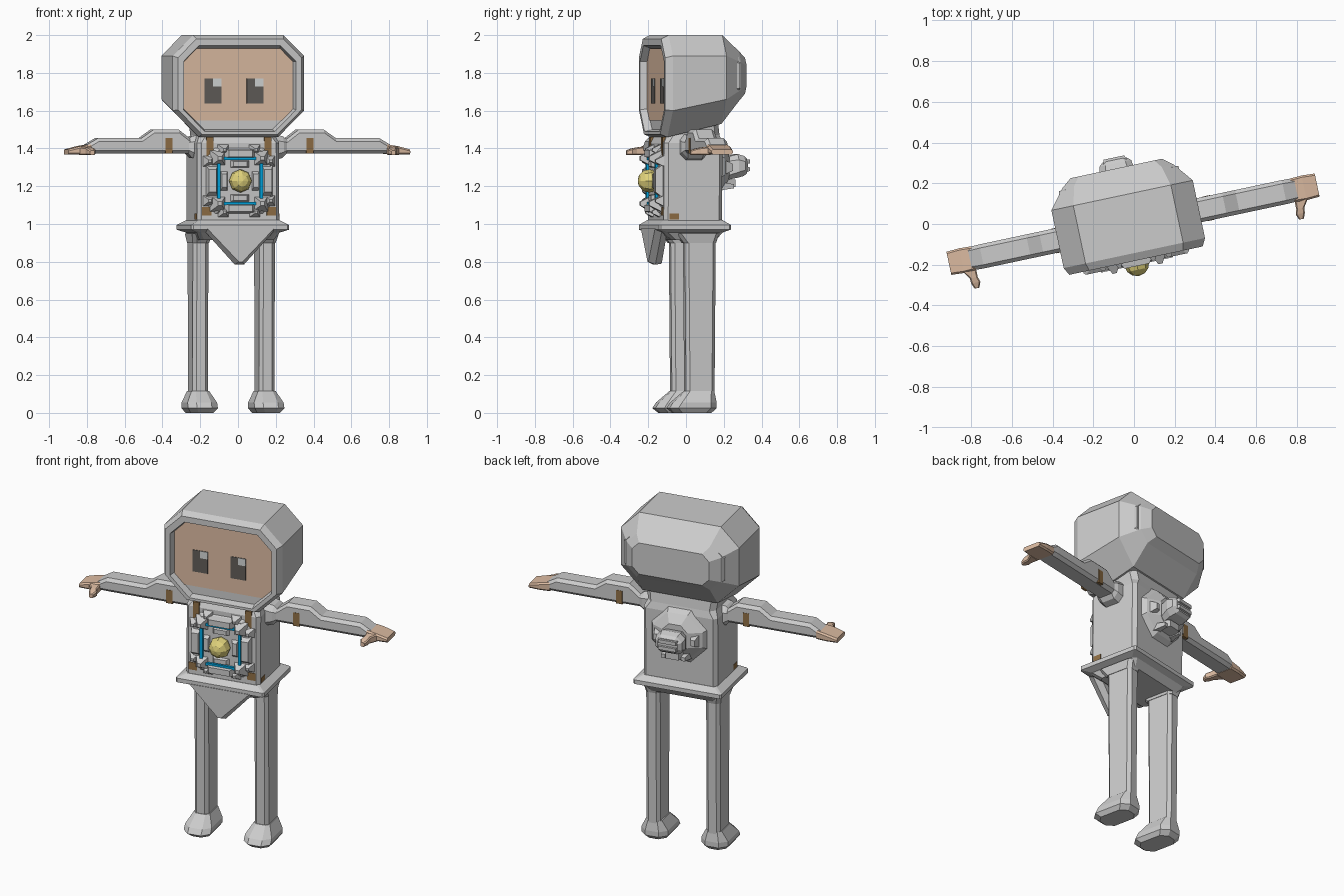
import bpy, bmesh, math
from mathutils import Matrix, Vector

CX = -0.028                       # body axis offset
TURN = Matrix.Rotation(math.radians(12), 4, 'Z')


def mat(name, r, g, b):
    m = bpy.data.materials.new(name)
    m.diffuse_color = (r, g, b, 1)
    return m


SKIN = mat("skin", 0.72, 0.50, 0.36)
DARK = mat("eye_dark", 0.12, 0.11, 0.10)
PALE = mat("eye_pale", 0.65, 0.68, 0.68)
BROWN = mat("strap_brown", 0.28, 0.16, 0.06)
BLUE = mat("glow_blue", 0.0, 0.38, 0.75)
GOLD = mat("gem_yellow", 0.75, 0.65, 0.2)


def finish(name, bm, material=None, cx=CX):
    bmesh.ops.recalc_face_normals(bm, faces=bm.faces)
    me = bpy.data.meshes.new(name)
    bm.to_mesh(me)
    bm.free()
    me.transform(TURN @ Matrix.Translation((cx, 0, 0)))
    ob = bpy.data.objects.new(name, me)
    bpy.context.collection.objects.link(ob)
    if material:
        me.materials.append(material)
    return ob


def octo(u0, u1, v0, v1, c, cb=None):
    """Chamfered rectangle, separate bottom chamfer possible."""
    b = c if cb is None else cb
    return [(u0 + b, v0), (u1 - b, v0), (u1, v0 + b), (u1, v1 - c),
            (u1 - c, v1), (u0 + c, v1), (u0, v1 - c), (u0, v0 + b)]


def loft(name, axis, rings, material=None, cx=CX):
    """Skin a list of (position, outline) rings along an axis."""
    put = {'x': lambda t, u, v: (t, u, v),
           'y': lambda t, u, v: (u, t, v),
           'z': lambda t, u, v: (u, v, t)}[axis]
    bm = bmesh.new()
    loops = [[bm.verts.new(put(t, *p)) for p in pts] for t, pts in rings]
    for a, b in zip(loops, loops[1:]):
        n = len(a)
        for i in range(n):
            bm.faces.new((a[i], a[(i + 1) % n], b[(i + 1) % n], b[i]))
    bm.faces.new(loops[0])
    bm.faces.new(loops[-1])
    return finish(name, bm, material, cx)


def stud(name, x, z, y0, y1, w, h, k=0.5, material=None):
    """Tapered block standing on the front or back."""
    def rect(f):
        return [(x - w * f, z - h * f), (x + w * f, z - h * f),
                (x + w * f, z + h * f), (x - w * f, z + h * f)]
    return loft(name, 'y', [(y0, rect(1)), (y1, rect(k))], material)


def box(name, x0, x1, y0, y1, z0, z1, material=None, cx=CX):
    r = [(x0, y0), (x1, y0), (x1, y1), (x0, y1)]
    return loft(name, 'z', [(z0, r), (z1, r)], material, cx)


# Hooded head with recessed face opening
loft("hood", 'y', [
    (0.285, octo(-0.23, 0.23, 1.69, 1.88, 0.04)),
    (0.245, octo(-0.28, 0.28, 1.65, 1.915, 0.06)),
    (0.15, octo(-0.355, 0.355, 1.53, 2.0, 0.11, 0.13)),
    (-0.14, octo(-0.355, 0.355, 1.46, 2.0, 0.11, 0.14)),
    (-0.178, octo(-0.335, 0.335, 1.475, 1.98, 0.10, 0.13)),
    (-0.178, octo(-0.305, 0.305, 1.49, 1.945, 0.085, 0.115)),
    (-0.138, octo(-0.295, 0.295, 1.50, 1.93, 0.07, 0.11))])
loft("face", 'y', [(y, [(-0.28, 1.548), (0.28, 1.548), (0.294, 1.61), (0.294, 1.86),
                        (0.225, 1.93), (-0.225, 1.93), (-0.294, 1.86), (-0.294, 1.61)])
                   for y in (-0.13, -0.142)], SKIN)
for ex in (-0.138, 0.09):
    box("eye", ex - 0.045, ex + 0.045, -0.145, -0.138, 1.638, 1.77, DARK)
    box("eye_glint", ex, ex + 0.045, -0.147, -0.138, 1.727, 1.77, PALE)
loft("head_corner", 'y', [(0.15, octo(-0.31, 0.31, 1.67, 1.90, 0.03)),
                          (0.235, octo(-0.30, 0.30, 1.69, 1.88, 0.03))])

# Torso, neck and belt
loft("torso", 'z', [
    (0.99, octo(-0.222, 0.222, -0.158, 0.158, 0.02)),
    (1.43, octo(-0.222, 0.222, -0.155, 0.16, 0.02)),
    (1.47, octo(-0.205, 0.205, -0.135, 0.15, 0.03)),
    (1.54, octo(-0.215, 0.215, -0.12, 0.14, 0.03))])
loft("belt_and_hips", 'z', [
    (1.02, octo(-0.22, 0.22, -0.16, 0.16, 0.01)),
    (0.995, octo(-0.265, 0.265, -0.195, 0.195, 0.01)),
    (0.97, octo(-0.265, 0.265, -0.195, 0.195, 0.01)),
    (0.955, octo(-0.225, 0.225, -0.16, 0.16, 0.02)),
    (0.915, octo(-0.20, 0.20, -0.11, 0.13, 0.02))])
loft("front_flap", 'y', [
    (-0.13, [(-0.17, 0.97), (-0.02, 0.79), (0.02, 0.79), (0.17, 0.97)]),
    (-0.165, [(-0.195, 0.97), (-0.025, 0.785), (0.025, 0.785), (0.195, 0.97)]),
    (-0.20, [(-0.18, 0.975), (-0.01, 0.80), (0.01, 0.80), (0.18, 0.975)])])

for s in (-1, 1):
    # Legs and boots
    lx = s * 0.18
    loft("leg", 'z', [(z, octo(lx - 0.042, lx + 0.042, 0.04 - d, 0.04 + d, 0.018))
                      for z, d in ((0.09, 0.077), (0.95, 0.084))])
    loft("boot", 'z', [
        (z, octo(lx - w, lx + w, y0, y1, c)) for z, w, y0, y1, c in (
            (0.0, 0.062, -0.10, 0.10, 0.035), (0.025, 0.08, -0.13, 0.125, 0.04),
            (0.055, 0.08, -0.11, 0.125, 0.04), (0.115, 0.048, -0.04, 0.115, 0.02))])
    loft("hip_joint", 'z', [
        (0.95, octo(lx - 0.055, lx + 0.055, -0.09, 0.14, 0.02)),
        (0.90, octo(lx - 0.045, lx + 0.045, -0.05, 0.125, 0.02))])

    # Arms with raised shoulder pads, wrists and hands
    def arm_ring(x, z0, z1, d, c=0.018):
        return (s * x, octo(-d, d, z0, z1, c))
    loft("arm", 'x', [arm_ring(*r) for r in (
        (0.20, 1.372, 1.445, 0.058), (0.26, 1.372, 1.45, 0.06), (0.325, 1.372, 1.50, 0.06),
        (0.46, 1.372, 1.50, 0.06), (0.525, 1.372, 1.455, 0.06),
        (0.76, 1.372, 1.455, 0.06), (0.82, 1.372, 1.42, 0.058))], cx=-0.005)
    loft("shoulder_cuff", 'x', [arm_ring(*r) for r in (
        (0.19, 1.335, 1.475, 0.075, 0.03), (0.245, 1.35, 1.465, 0.07, 0.03),
        (0.265, 1.372, 1.45, 0.06))], cx=-0.012)
    loft("hand", 'x', [arm_ring(x, z0, z1, d, 0.009) for x, z0, z1, d in (
        (0.80, 1.37, 1.422, 0.059), (0.86, 1.368, 1.412, 0.062),
        (0.925, 1.368, 1.395, 0.058))], SKIN, cx=-0.005)
    loft("thumb", 'y', [(y, octo(s * x - w, s * x + w, 1.365, z1, 0.006)) for y, x, w, z1 in (
        (-0.05, 0.835, 0.035, 1.41), (-0.095, 0.82, 0.02, 1.405),
        (-0.12, 0.815, 0.023, 1.40), (-0.148, 0.815, 0.012, 1.39))], SKIN, cx=-0.005)
    a, b = sorted((s * 0.362, s * 0.40))
    box("arm_band", a, b, -0.0615, 0.0615, 1.374, 1.455, BROWN, cx=-0.005)

    # Brown straps on the chest and waist
    a, b = sorted((s * 0.138, s * 0.175))
    box("chest_strap", a, b, -0.158, -0.12, 1.33, 1.46, BROWN)
    a, b = sorted((s * 0.15, s * 0.20))
    box("waist_patch", a, b, -0.161, -0.12, 1.045, 1.09, BROWN)
    a, b = sorted((s * 0.18, s * 0.2245))
    box("side_patch", a, b, -0.13, -0.08, 1.025, 1.055, BROWN)

# Chest device: plate, glowing frame, surrounding studs, gem
ZC = 1.228
loft("chest_plate", 'y', [
    (-0.15, octo(-0.185, 0.185, ZC - 0.18, ZC + 0.18, 0.05)),
    (-0.172, octo(-0.165, 0.165, ZC - 0.16, ZC + 0.16, 0.05))])
for s in (-1, 1):
    stud("glow_side", s * 0.115, ZC, -0.16, -0.186, 0.008, 0.12, 1, BLUE)
    stud("glow_bar", 0, ZC + s * 0.12, -0.16, -0.186, 0.115, 0.008, 1, BLUE)
    stud("frame_side", s * 0.15, ZC, -0.16, -0.195, 0.03, 0.085, 0.7)
    stud("frame_bar", 0, ZC + s * 0.145, -0.16, -0.205, 0.09, 0.025, 0.7)
    stud("inner_side", s * 0.085, ZC, -0.16, -0.19, 0.022, 0.06, 0.6)
    stud("inner_bar", 0, ZC + s * 0.09, -0.16, -0.19, 0.06, 0.022, 0.6)
    for t in (-1, 1):
        stud("frame_corner", s * 0.115, ZC + t * 0.12, -0.16, -0.218, 0.042, 0.042, 0.25)
        stud("outer_spike", s * 0.165, ZC + t * 0.105, -0.155, -0.195, 0.03, 0.028, 0.25)
        stud("end_spike", s * 0.085, ZC + t * 0.165, -0.155, -0.195, 0.03, 0.028, 0.25)
bm = bmesh.new()
bmesh.ops.create_uvsphere(bm, u_segments=8, v_segments=6, radius=0.062,
                          matrix=Matrix.Translation((0, -0.193, ZC))
                          @ Matrix.Rotation(math.pi / 2, 4, 'X'))
finish("gem", bm, GOLD)

# Back device: tapered octagonal plate, block, fins and studs
ZB = 1.30
loft("back_plate", 'y', [
    (0.15, octo(-0.17, 0.17, ZB - 0.16, ZB + 0.16, 0.10)),
    (0.185, octo(-0.15, 0.15, ZB - 0.13, ZB + 0.14, 0.09)),
    (0.225, octo(-0.075, 0.075, ZB - 0.08, ZB + 0.09, 0.04))])
loft("back_block", 'y', [
    (0.20, octo(-0.06, 0.06, ZB - 0.07, ZB + 0.05, 0.02)),
    (0.275, octo(-0.085, 0.085, ZB - 0.055, ZB + 0.07, 0.03)),
    (0.31, octo(-0.08, 0.08, ZB - 0.045, ZB + 0.06, 0.03)),
    (0.328, octo(-0.06, 0.06, ZB - 0.03, ZB + 0.045, 0.02))])
for i in range(2):
    stud("back_fin", 0, ZB + 0.03 - 0.04 * i, 0.30, 0.34, 0.065, 0.013, 0.8)
stud("back_lower_block", 0, ZB - 0.085, 0.17, 0.265, 0.06, 0.03, 0.65)
for s in (-1, 1):
    stud("back_side_stud", s * 0.11, ZB, 0.17, 0.235, 0.03, 0.045, 0.4)
    stud("back_low_stud", s * 0.06, ZB - 0.10, 0.17, 0.25, 0.022, 0.022, 0.5)
